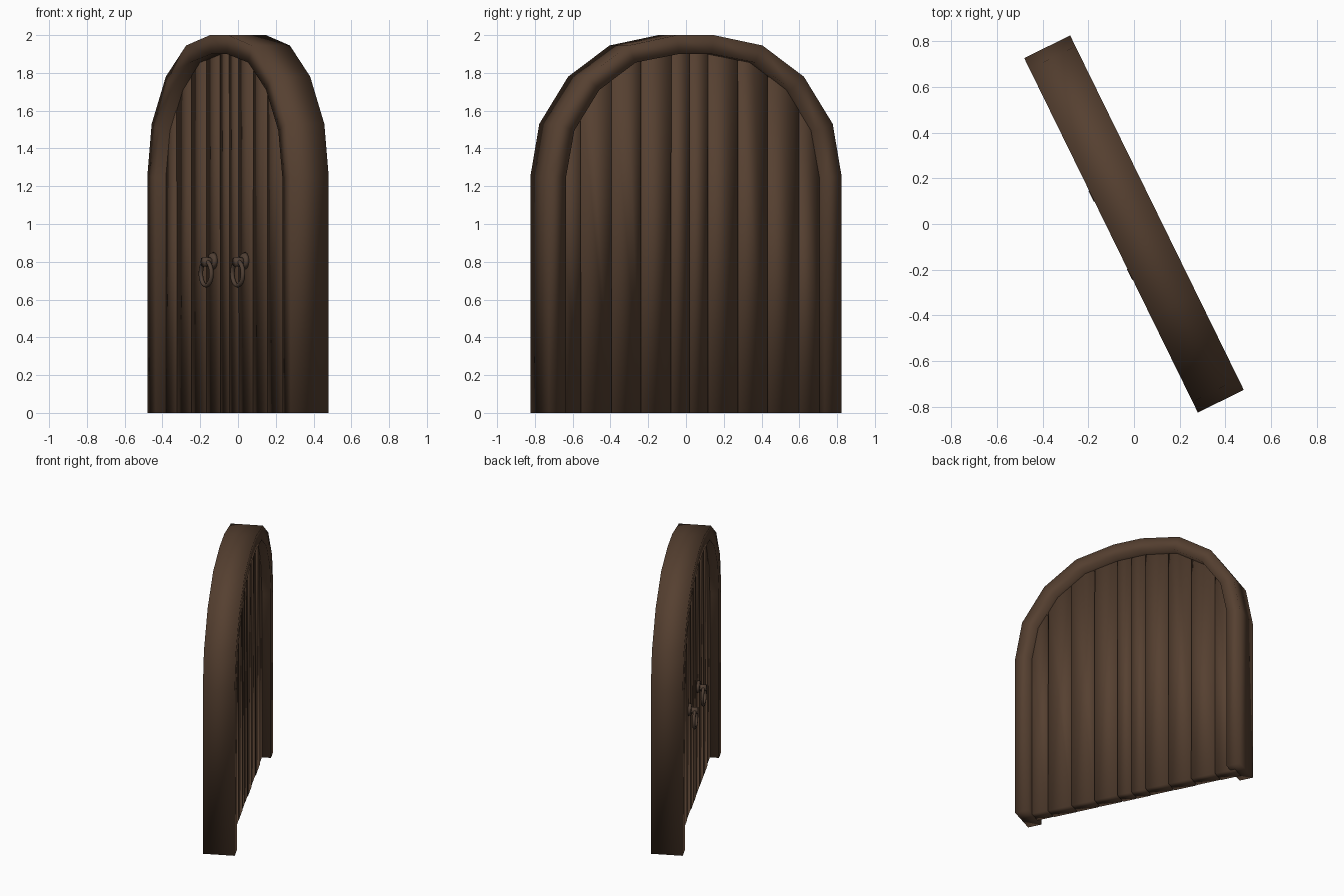
import bpy, bmesh, math, random
from mathutils import Matrix

if "Cube" in bpy.data.objects:
    bpy.data.objects.remove(bpy.data.objects["Cube"])

random.seed(4)
TURN = Matrix.Rotation(math.radians(-63.9), 4, 'Z')   # whole door is turned about z


def material(name, rgb):
    m = bpy.data.materials.new(name)
    m.diffuse_color = (*rgb, 1)
    m.use_nodes = True
    m.node_tree.nodes["Principled BSDF"].inputs["Base Color"].default_value = m.diffuse_color
    return m


WOOD = material("dark brown wood", (0.092, 0.051, 0.030))
METAL = material("dark brown iron", (0.080, 0.050, 0.034))


def finish(name, bm, mat):
    bmesh.ops.recalc_face_normals(bm, faces=bm.faces[:])
    bm.transform(TURN)
    for f in bm.faces:
        f.smooth = True
    me = bpy.data.meshes.new(name)
    bm.to_mesh(me)
    bm.free()
    me.materials.append(mat)
    ob = bpy.data.objects.new(name, me)
    bpy.context.collection.objects.link(ob)
    return ob


# Half profiles of the arch, from the floor to the crown
outer = [(0.863, 0), (0.863, 1.25), (0.81, 1.53), (0.64, 1.78), (0.396, 1.945), (0.108, 2.0)]
inner = [(0.762, 0), (0.762, 1.25), (0.713, 1.495), (0.566, 1.71), (0.352, 1.855), (0.097, 1.9)]


def full(half):
    return half + [(-x, z) for x, z in reversed(half)]


# Arched frame with a rectangular section
bm = bmesh.new()
D = 0.112
rings = [[bm.verts.new((p[0], y, p[1])) for p, y in ((o, -D), (o, D), (i, D), (i, -D))]
         for o, i in zip(full(outer), full(inner))]
for a, b in zip(rings, rings[1:]):
    for k in range(4):
        bm.faces.new((a[k], a[(k + 1) % 4], b[(k + 1) % 4], b[k]))
bm.faces.new(rings[0])
bm.faces.new(rings[-1])
finish("arched_frame", bm, WOOD)

# Planks follow the arch and tuck a little way into the frame
tuck = [((o[0] + i[0]) / 2, (o[1] + i[1]) / 2) for o, i in zip(outer, inner)][1:]


def arch_height(x):
    x = abs(x)
    for (x1, z1), (x0, z0) in zip(tuck, tuck[1:]):
        if x >= x0:
            return z1 + (z0 - z1) * (x1 - x) / (x1 - x0)
    return tuck[-1][1]


def plank(name, x0, x1):
    gap, lean = 0.003, random.uniform(-0.003, 0.003)
    a, b = x0 + gap, x1 - gap
    breaks = sorted(s * p[0] for p in tuck for s in (-1, 1))
    tops = [a] + [x for x in breaks if a + 0.01 < x < b - 0.01] + [b]
    outline = [(b, 0), (a, 0)] + [(x + lean, arch_height(x)) for x in tops]
    bm = bmesh.new()
    shift = random.uniform(-0.003, 0.003)
    front, back = [[bm.verts.new((x, y + shift, z)) for x, z in outline] for y in (-0.05, 0.05)]
    n = len(outline)
    bm.faces.new(front)
    bm.faces.new(back)
    for k in range(n):
        bm.faces.new((front[k], front[(k + 1) % n], back[(k + 1) % n], back[k]))
    finish(name, bm, WOOD)


edges = [0, 0.11, 0.285, 0.46, 0.642, 0.80]
for x0, x1 in zip(edges, edges[1:]):
    plank("right_plank", x0, x1)
    plank("left_plank", -x1, -x0)


# Ring handles: round plate, knob and hanging ring
def disc(name, r1, r2, depth, x, y, z, sides=12):
    bm = bmesh.new()
    bmesh.ops.create_cone(bm, cap_ends=True, segments=sides, radius1=r1, radius2=r2, depth=depth,
                          matrix=Matrix.Translation((x, y, z)) @ Matrix.Rotation(math.pi / 2, 4, 'X'))
    finish(name, bm, METAL)


def ring(name, x, y, z, R, r, n=16, m=6):
    bm = bmesh.new()
    loops = []
    for i in range(n):
        a = math.tau * i / n
        loops.append([])
        for j in range(m):
            b = math.tau * j / m
            q = R + r * math.cos(b)
            loops[-1].append(bm.verts.new((x + q * math.cos(a), y + r * math.sin(b), z + q * math.sin(a))))
    for i in range(n):
        a, b = loops[i], loops[(i + 1) % n]
        for j in range(m):
            bm.faces.new((a[j], b[j], b[(j + 1) % m], a[(j + 1) % m]))
    finish(name, bm, METAL)


for side, x in (("left", -0.19), ("right", 0.19)):
    disc(side + "_handle_plate", 0.046, 0.038, 0.02, x, -0.06, 0.805)
    disc(side + "_handle_knob", 0.022, 0.026, 0.06, x, -0.085, 0.80, 8)
    ring(side + "_handle_ring", x, -0.095, 0.738, 0.064, 0.012)
